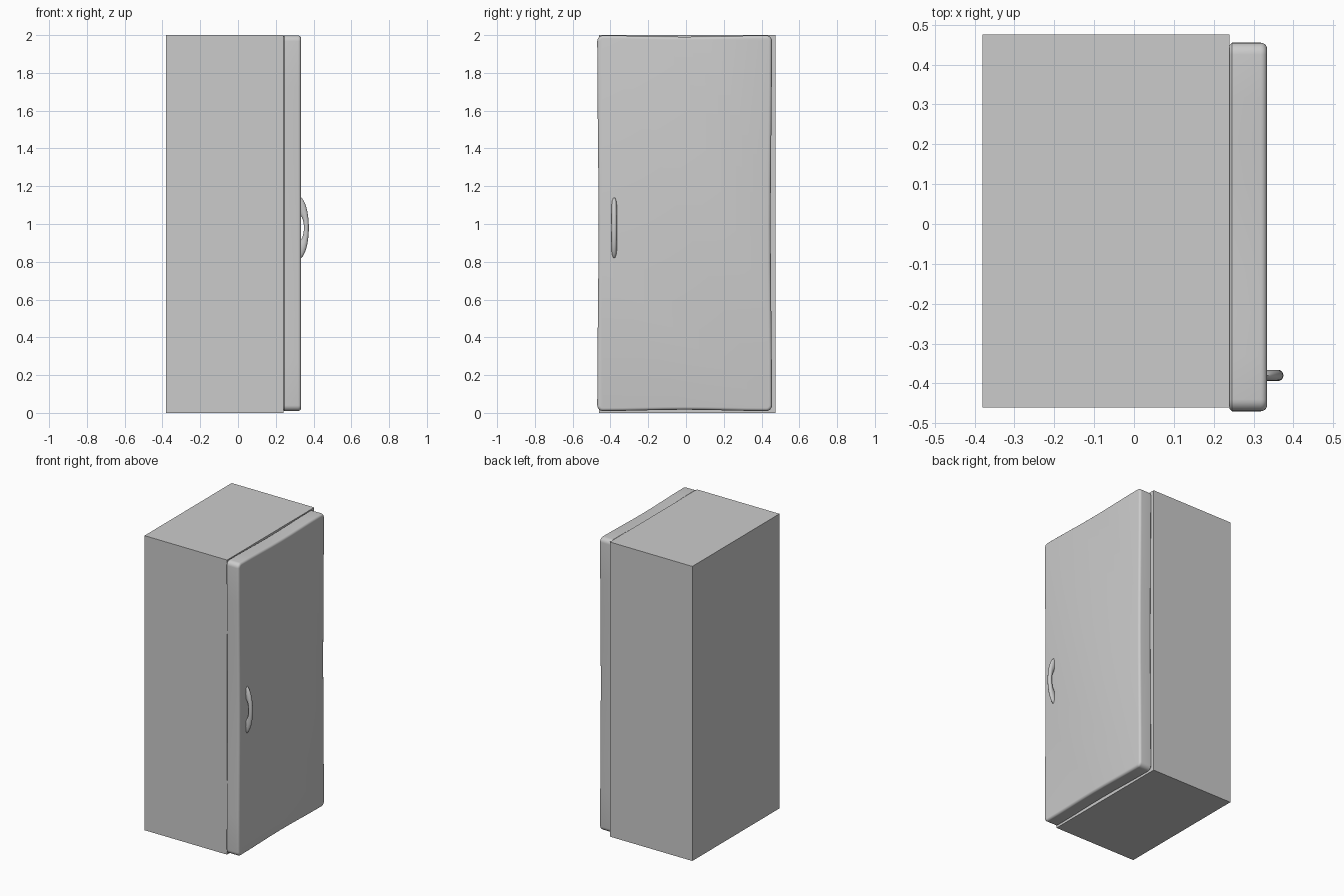
import bpy, bmesh, math
from mathutils import Vector

if "Cube" in bpy.data.objects:
    bpy.data.objects.remove(bpy.data.objects["Cube"])


def make_object(name, bm, smooth_angle=None):
    bmesh.ops.recalc_face_normals(bm, faces=bm.faces)
    mesh = bpy.data.meshes.new(name)
    bm.to_mesh(mesh)
    bm.free()
    obj = bpy.data.objects.new(name, mesh)
    bpy.context.collection.objects.link(obj)
    if smooth_angle:
        bpy.ops.object.select_all(action='DESELECT')
        bpy.context.view_layer.objects.active = obj
        obj.select_set(True)
        bpy.ops.object.shade_smooth_by_angle(angle=math.radians(smooth_angle))
    return obj


def loft(rings):
    """Skin a list of closed point rings and cap both ends."""
    bm = bmesh.new()
    loops = [[bm.verts.new(p) for p in ring] for ring in rings]
    n = len(loops[0])
    for a, b in zip(loops, loops[1:]):
        for i in range(n):
            j = (i + 1) % n
            bm.faces.new((a[i], a[j], b[j], b[i]))
    bm.faces.new(loops[0])
    bm.faces.new(loops[-1])
    return bm


# Cabinet: plain sharp box
bm = bmesh.new()
bmesh.ops.create_cube(bm, size=1)
for v in bm.verts:
    v.co = Vector((-0.07 + v.co.x * 0.62, 0.0075 + v.co.y * 0.935, 1 + v.co.z * 2))
make_object("cabinet", bm)


# Door: rounded slab whose long edges sag inward very slightly
def door_ring(x, inset, corner=0.03, sag=0.007, steps=6, side=8):
    cy, cz, hy, hz = -0.0075, 1.004, 0.4625, 0.994
    iy, iz = hy - corner, hz - corner
    r = corner - inset
    pts = []
    corners = [(1, 1), (-1, 1), (-1, -1), (1, -1)]
    for k, (sy, sz) in enumerate(corners):
        for i in range(steps + 1):
            a = math.pi / 2 * (k + i / steps)
            pts.append((x, cy + sy * iy + r * math.cos(a), cz + sz * iz + r * math.sin(a)))
        ny, nz = corners[(k + 1) % 4]
        a = math.pi / 2 * (k + 1)
        for i in range(1, side):
            t = i / side
            d = r - sag * math.sin(math.pi * t) ** 2
            pts.append((x, cy + iy * (sy + (ny - sy) * t) + d * math.cos(a),
                        cz + iz * (sz + (nz - sz) * t) + d * math.sin(a)))
    return pts


rings = [door_ring(0.24, 0.006), door_ring(0.246, 0.0)]
R = 0.016
for i in range(6):
    a = math.pi / 2 * i / 5
    rings.append(door_ring(0.334 - R + R * math.sin(a), R * (1 - math.cos(a))))
make_object("door", loft(rings), 40)

# Handle: arched grip, thick where it meets the door
rings = []
for i in range(25):
    t = math.pi * i / 24
    outer = Vector((0.32 + 0.055 * math.sin(t), -0.38, 0.98 + 0.166 * math.cos(t)))
    inner = Vector((0.32 + 0.029 * math.sin(t), -0.38, 0.98 + 0.07 * math.cos(t)))
    mid, half = (outer + inner) / 2, (outer - inner) / 2
    rings.append([mid + half * math.cos(b) + Vector((0, 0.014 * math.sin(b), 0))
                  for b in (2 * math.pi * k / 16 for k in range(16))])
make_object("handle", loft(rings), 50)
